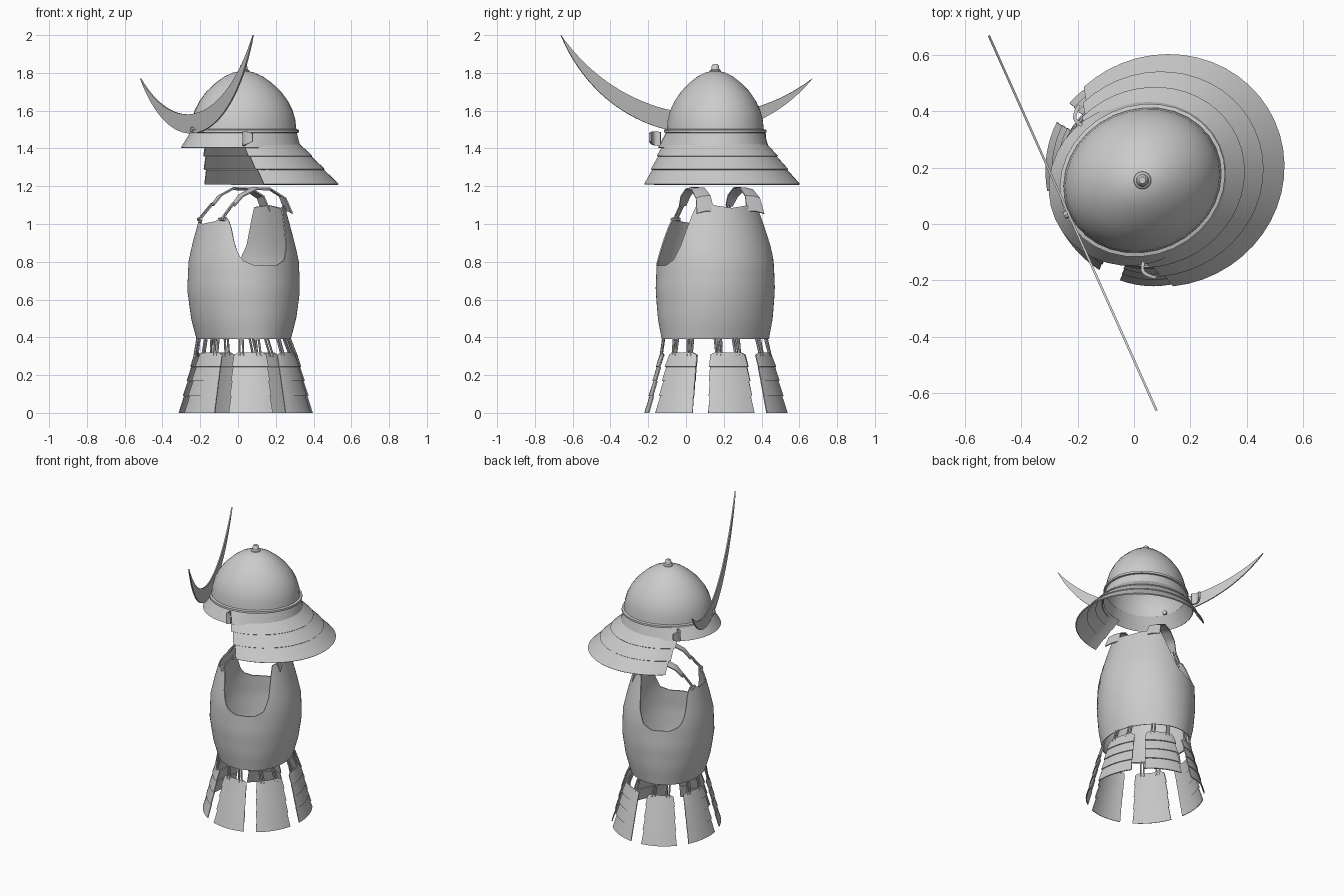
import bpy, bmesh
from math import sin, cos, pi, radians, sqrt, asin
from mathutils import Matrix, Vector

cube = bpy.data.objects.get("Cube")
if cube:
    bpy.data.objects.remove(cube)

# One plain grey for the whole armour
grey = bpy.data.materials.new("plain_grey")
grey.use_nodes = True
grey.diffuse_color = (0.6, 0.6, 0.6, 1)
grey.node_tree.nodes["Principled BSDF"].inputs["Base Color"].default_value = (0.6, 0.6, 0.6, 1)

# The armour is modelled facing -y, then turned on its stand
STAND = Matrix.Translation((0.03, 0.155, 0)) @ Matrix.Rotation(radians(-65.9), 4, 'Z')


def finish(name, bm, angle=35):
    bmesh.ops.recalc_face_normals(bm, faces=bm.faces)
    bm.transform(STAND)
    mesh = bpy.data.meshes.new(name)
    bm.to_mesh(mesh)
    bm.free()
    mesh.materials.append(grey)
    ob = bpy.data.objects.new(name, mesh)
    bpy.context.collection.objects.link(ob)
    bpy.ops.object.select_all(action='DESELECT')
    ob.select_set(True)
    bpy.context.view_layer.objects.active = ob
    bpy.ops.object.shade_smooth_by_angle(angle=radians(angle))
    return ob


def sheet(bm, fn, nu, nv, closed=False, thick=0.0):
    """Grid of points fn(u, v), u and v from 0 to 1, thickened if asked."""
    cols = nu if closed else nu + 1
    vs = [[bm.verts.new(fn(i / nu, j / nv)) for j in range(nv + 1)] for i in range(cols)]
    faces = []
    for i in range(nu):
        a, b = vs[i], vs[(i + 1) % cols]
        for j in range(nv):
            faces.append(bm.faces.new((a[j], b[j], b[j + 1], a[j + 1])))
    if thick:
        bmesh.ops.recalc_face_normals(bm, faces=faces)
        bmesh.ops.solidify(bm, geom=faces, thickness=thick)


def lookup(table, x):
    """Linear interpolation in rows of (key, value, ...)."""
    for p, q in zip(table, table[1:]):
        if x <= q[0]:
            t = max(0, (x - p[0]) / (q[0] - p[0]))
            return [m + (n - m) * t for m, n in zip(p[1:], q[1:])]
    return list(table[-1][1:])


def oval(phi, depth, width, z, back=0.0):
    """Point on an oval; phi is measured from the front."""
    return Vector((width * sin(phi), back - depth * cos(phi), z))


def rod(bm, p, q, r, sides=6):
    d = q - p
    m = Matrix.Translation((p + q) / 2) @ d.to_track_quat('Z', 'Y').to_matrix().to_4x4()
    bmesh.ops.create_cone(bm, cap_ends=True, segments=sides, radius1=r, radius2=r,
                          depth=d.length, matrix=m)


def revolve(name, profile, segs=32, thick=0.0):
    """Oval of revolution from rows of (depth, width, z)."""
    bm = bmesh.new()
    n = len(profile) - 1
    sheet(bm, lambda u, v: oval(2 * pi * u, *profile[round(v * n)]), segs, n, True, thick)
    bmesh.ops.remove_doubles(bm, verts=bm.verts, dist=0.0005)
    return finish(name, bm)


# Helmet bowl, rim band and knob
bowl = [(1, 1.49), (0.98, 1.55), (0.93, 1.6), (0.84, 1.65), (0.71, 1.7),
        (0.54, 1.745), (0.37, 1.78), (0.19, 1.803), (0, 1.812)]
revolve("helmet_bowl", [(0.285 * s, 0.252 * s, z) for s, z in bowl])
revolve("helmet_band", [(0.285 + o, 0.252 + o, z) for o, z in
                        ((0, 1.482), (0.014, 1.484), (0.014, 1.498), (0, 1.502))])
revolve("helmet_knob", [(r, r, z) for r, z in
                        ((0.034, 1.798), (0.03, 1.812), (0.022, 1.818), (0.018, 1.84),
                         (0.012, 1.846), (0, 1.846))], 16)

# Collar under the bowl, pushed out into a peak at the front
bm = bmesh.new()


def collar(u, v):
    phi = 2 * pi * u
    peak = 0.032 * max(0, cos(phi)) ** 0.6
    return oval(phi, 0.285 + v * (0.022 + peak), 0.252 + v * (0.026 + peak), 1.49 - 0.085 * v)


sheet(bm, collar, 40, 3, True, 0.006)
finish("helmet_collar", bm)

# Neck guard: three flaring, overlapping tiers open at the front
bm = bmesh.new()
levels = (0, 0.3, 0.63, 1)
for k in range(3):
    def tier(u, v):
        p = levels[k] + v * (levels[k + 1] - levels[k])
        lip = 0.008 * v
        phi = radians(68 + 3 * k / 2 + u * (224 - 3 * k))
        return oval(phi, 0.3 + 0.122 * p + lip, 0.268 + 0.134 * p + lip,
                    1.425 - 0.213 * p, 0.085 * p)
    sheet(bm, tier, 30, 2, thick=0.007)
finish("neck_guard", bm)

# Turned-back tabs at the ends of the guard
for side, label in ((1, "left"), (-1, "right")):
    bm = bmesh.new()

    def tab(u, v):
        bend = 0.05 * u * u
        return Vector((side * (0.262 + 0.078 * u), -0.12 - 0.02 * sin(pi * u) + bend * 0.4,
                       1.45 + (v - 0.5) * 0.075 * (1 - 0.45 * u ** 4) + 0.008 * u))
    sheet(bm, tab, 6, 4, thick=0.012)
    finish(label + "_guard_tab", bm)

# Crescent crest with its holder
bm = bmesh.new()
tip_a, tip_b = Vector((-0.692, 0, 1.77)), Vector((0.767, 0, 2.0))
half = (tip_b - tip_a).length / 2
along = (tip_b - tip_a).normalized()
down = Vector((along.z, 0, -along.x))


def arc(sag, t):
    r = (half * half + sag * sag) / (2 * sag)
    a = asin(half / r) * t
    return (tip_a + tip_b) / 2 + along * r * sin(a) + down * (sag - r + r * cos(a))


sheet(bm, lambda u, v: arc(0.4, 2 * u - 1).lerp(arc(0.295, 2 * u - 1), v)
      + Vector((0, -0.292, 0)), 36, 1, thick=0.008)
bmesh.ops.remove_doubles(bm, verts=bm.verts, dist=0.0005)
finish("crest", bm)
bm = bmesh.new()
rod(bm, Vector((0, -0.27, 1.5)), Vector((0, -0.305, 1.5)), 0.014, 8)
finish("crest_holder", bm)

# Cuirass: oval shell whose upper edge dips under the arms
girth = [(0.39, 0.24, 0.292), (0.5, 0.272, 0.31), (0.65, 0.294, 0.32), (0.8, 0.288, 0.314),
         (0.9, 0.265, 0.297), (1.0, 0.238, 0.267), (1.1, 0.212, 0.237)]
edge = [(0, 1.0), (25, 1.015), (34, 1.04), (42, 1.035), (48, 0.98), (54, 0.88), (62, 0.81),
        (75, 0.78), (100, 0.78), (112, 0.81), (120, 0.89), (125, 0.99), (131, 1.09),
        (155, 1.1), (180, 1.085)]
bm = bmesh.new()


def shell(u, v):
    deg = abs(360 * u - 180)
    z = 0.39 + v * (lookup(edge, deg)[0] - 0.39)
    depth, width = lookup(girth, z)
    return oval(2 * pi * u - pi, depth, width, z)


sheet(bm, shell, 90, 12, True, 0.007)
finish("cuirass", bm)

# Shoulder straps arch from the back plate; cords tie them to the chest
strap = [(0, 0.2, 1.07, 0.05), (0.2, 0.165, 1.15, 0.042), (0.4, 0.09, 1.193, 0.038),
         (0.6, 0.0, 1.195, 0.034), (0.8, -0.08, 1.155, 0.029), (1, -0.125, 1.1, 0.02)]
for side, label in ((1, "left"), (-1, "right")):
    bm = bmesh.new()

    def band(u, v):
        y, z, w = lookup(strap, u)
        x = 0.145 - 0.01 * u + (2 * v - 1) * w
        return Vector((side * x, y, z - 0.25 * max(0, x - 0.14)))
    sheet(bm, band, 15, 2, thick=0.007)
    finish(label + "_shoulder_strap", bm)
    bm = bmesh.new()
    for dx in (-0.008, 0.008):
        rod(bm, Vector((side * (0.135 + dx), -0.12, 1.11)),
            Vector((side * (0.145 + dx), -0.195, 1.022)), 0.006)
    rod(bm, Vector((side * 0.12, -0.195, 1.025)), Vector((side * 0.17, -0.185, 1.025)), 0.01)
    finish(label + "_strap_cord", bm)

# Skirt: seven hanging plates of four lapped rows, each on paired cords
rows = (0.32, 0.245, 0.17, 0.09, 0)
for n in range(7):
    mid = radians(171 + n * 360 / 7)
    bm = bmesh.new()
    for k in range(4):
        def lame(u, v):
            z = rows[k] + v * (rows[k + 1] - rows[k])
            flare = 0.265 - 0.08 * z / 0.32 + 0.006 * v
            spread = radians(18.5 + 0.8 * v)
            trim = 0.012 if k == 0 and v == 0 and u in (0, 1) else 0
            return oval(mid + (2 * u - 1) * spread, 0.078 + flare, 0.116 + flare,
                        z - trim, 0.012)
        sheet(bm, lame, 8, 1, thick=0.006)
    finish("skirt_plate_%d" % (n + 1), bm)
    bm = bmesh.new()
    for deg in (-12, -8, 8, 12):
        a = mid + radians(deg)
        rod(bm, oval(a, 0.235, 0.285, 0.4), oval(a, 0.265, 0.303, 0.3, 0.012), 0.006)
    finish("skirt_cords_%d" % (n + 1), bm)
